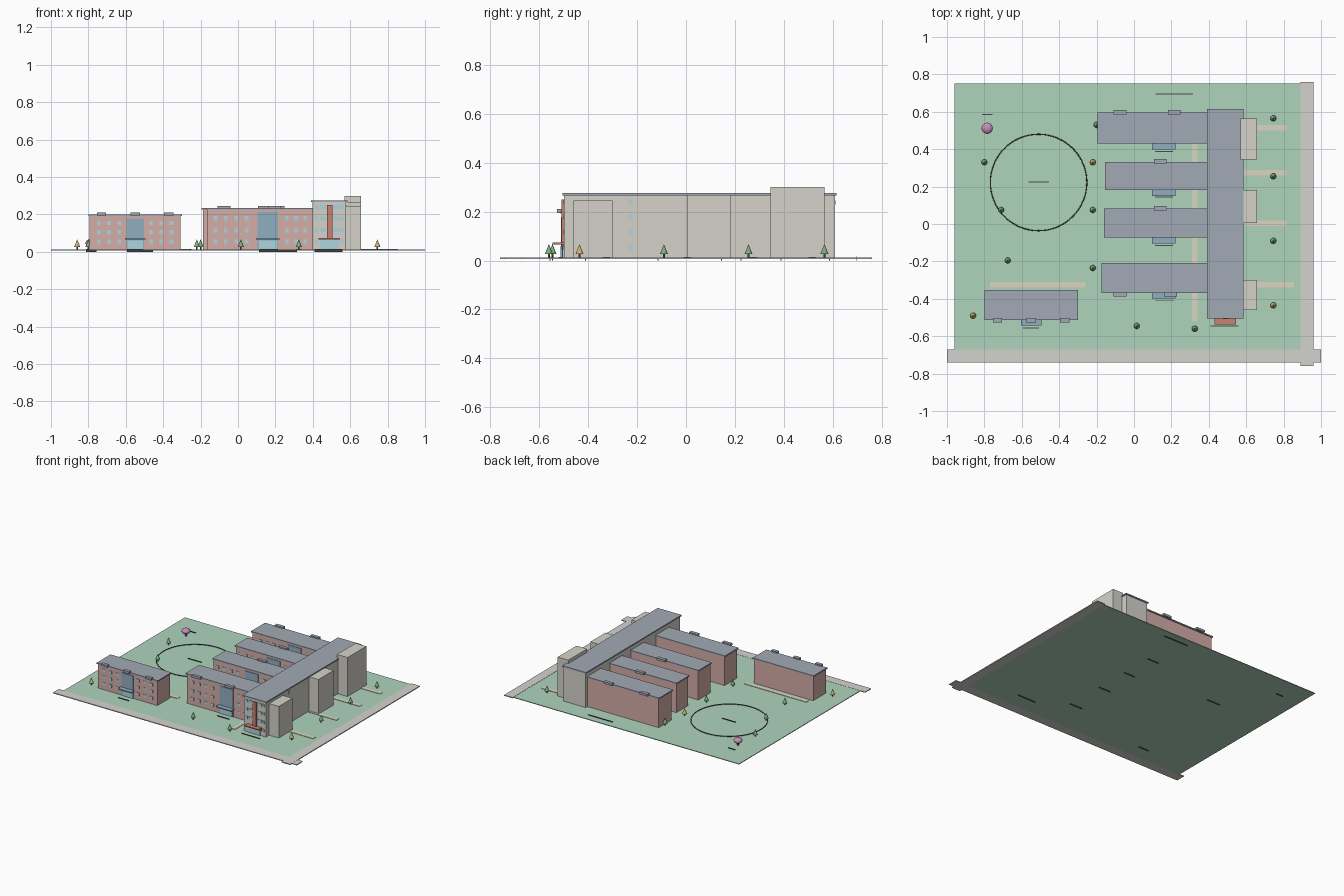
import bpy, math


def material(name, r, g, b):
    m = bpy.data.materials.new(name)
    m.diffuse_color = (r, g, b, 1)
    return m


GRASS = material("grass", 0.42, 0.66, 0.50)
ROAD = material("road", 0.66, 0.65, 0.62)
PATH = material("path", 0.72, 0.66, 0.54)
PINK = material("pink_wall", 0.66, 0.42, 0.39)
CREAM = material("cream_wall", 0.66, 0.65, 0.59)
ROOF = material("roof", 0.36, 0.40, 0.46)
GLASS = material("glass", 0.28, 0.43, 0.54)
PANE = material("pane", 0.42, 0.66, 0.74)
RED = material("red_trim", 0.58, 0.22, 0.17)
DARK = material("dark", 0.06, 0.07, 0.07)
GREEN = material("leaf_green", 0.20, 0.42, 0.22)
AMBER = material("leaf_amber", 0.60, 0.46, 0.16)
TRUNK = material("trunk", 0.25, 0.15, 0.08)
BLOSSOM = material("blossom", 0.55, 0.28, 0.48)


def finish(name, mat):
    o = bpy.context.object
    o.name = name
    o.data.materials.append(mat)
    return o


def box(name, x0, x1, y0, y1, z0, z1, mat):
    bpy.ops.mesh.primitive_cube_add(size=1, location=((x0 + x1) / 2, (y0 + y1) / 2, (z0 + z1) / 2))
    o = finish(name, mat)
    o.scale = (x1 - x0, y1 - y0, z1 - z0)
    return o


def boxes(name, specs, mat):
    # many equal-material boxes gathered into one mesh
    verts, faces = [], []
    for x0, x1, y0, y1, z0, z1 in specs:
        n = len(verts)
        verts += [(x, y, z) for z in (z0, z1) for x, y in ((x0, y0), (x1, y0), (x1, y1), (x0, y1))]
        faces += [[n + i for i in f] for f in
                  ((3, 2, 1, 0), (4, 5, 6, 7), (0, 1, 5, 4), (1, 2, 6, 5), (2, 3, 7, 6), (3, 0, 4, 7))]
    me = bpy.data.meshes.new(name)
    me.from_pydata(verts, [], faces)
    me.materials.append(mat)
    bpy.context.collection.objects.link(bpy.data.objects.new(name, me))


G = 0.011  # ground level

# site: lawn, roads, footpaths
box("lawn", -0.96, 0.89, -0.67, 0.75, 0.006, G, GRASS)
box("front_road", -1, 1, -0.74, -0.67, 0.006, 0.012, ROAD)
box("side_road", 0.89, 0.96, -0.76, 0.76, 0.006, 0.0125, ROAD)
boxes("footpaths", [(0.31, 0.34, -0.52, 0.43, 0.009, 0.014),
                    (-0.77, -0.26, -0.34, -0.31, 0.009, 0.014)] +
      [(0.58, x, y - 0.015, y + 0.015, 0.009, 0.014)
       for x, y in ((0.815, 0.515), (0.815, 0.275), (0.815, 0.005), (0.855, -0.325))], PATH)


def block(name, x0, x1, y0, y1, top, wall):
    # walls with a slightly overhanging flat roof slab
    e = 0.007
    box(name + "_walls", x0 + e, x1 - e, y0 + e, y1 - e, 0.009, top - 0.009, wall)
    box(name + "_roof", x0, x1, y0, y1, top - 0.009, top, ROOF)


def hall(name, x0, x1, y0, y1, top, gx0, gx1, cols, rows, vents, vent_w, vent_y):
    # pink wing: stair glazing, canopy, door, window grid and roof boxes
    block(name, x0, x1, y0, y1, top, PINK)
    f = y0 + 0.007
    box(name + "_glazing", gx0, gx1, f - 0.004, f + 0.002, 0.012, top - 0.022, GLASS)
    box(name + "_door", gx0 + 0.006, gx1 - 0.006, f - 0.006, f, 0.012, 0.06, PANE)
    box(name + "_canopy", gx0 - 0.008, gx1 + 0.008, y0 - 0.031, f, 0.065, 0.073, GLASS)
    boxes(name + "_windows", [(c - 0.01, c + 0.01, f - 0.003, f + 0.002, r - 0.011, r + 0.011)
                              for c in cols for r in rows], PANE)
    boxes(name + "_roof_boxes", [(v - vent_w / 2, v + vent_w / 2, vent_y - 0.012, vent_y + 0.012,
                                  top - 0.006, top + 0.01) for v in vents], ROOF)


# detached hall
hall("detached_hall", -0.80, -0.30, -0.513, -0.352, 0.20, -0.597, -0.503,
     (-0.745, -0.69, -0.635, -0.465, -0.41, -0.355), (0.055, 0.105, 0.155),
     (-0.73, -0.55, -0.37), 0.05, -0.515)

# four parallel wings
wing_cols = (-0.12, -0.065, -0.01, 0.045, 0.26, 0.31, 0.36)
for name, x0, y0, y1, vents, front in (
        ("north_wing", -0.195, 0.43, 0.595, (-0.075, 0.215), False),
        ("upper_wing", -0.155, 0.182, 0.332, (0.14,), False),
        ("lower_wing", -0.16, -0.073, 0.082, (0.14,), False),
        ("south_wing", -0.173, -0.368, -0.208, (-0.075, 0.195), True)):
    hall(name, x0, 0.405, y0, y1, 0.235, 0.105, 0.215, wing_cols, (0.055, 0.115, 0.18),
         vents, 0.068, y0 - 0.008 if front else y1 + 0.003)

# main spine block with three side towers
block("main_block", 0.39, 0.585, -0.505, 0.615, 0.275, CREAM)
for i, (y0, y1, top) in enumerate(((-0.46, -0.30, 0.245), (0.005, 0.182, 0.267), (0.345, 0.565, 0.30))):
    box(f"side_tower_{i}", 0.57, 0.657, y0, y1, 0.009, top, CREAM)
levels = (0.055, 0.117, 0.178, 0.24)
boxes("main_front_windows", [(c - 0.009, c + 0.009, -0.501, -0.496, r - 0.01, r + 0.01)
                             for c in (0.42, 0.445, 0.462, 0.519, 0.535, 0.556) for r in levels], PANE)
boxes("main_side_windows", [(0.575, 0.581, -0.234, -0.216, r - 0.01, r + 0.01) for r in levels], PANE)
box("entrance_stripe", 0.475, 0.505, -0.508, -0.495, 0.07, 0.25, RED)
box("entrance_door", 0.44, 0.535, -0.504, -0.495, 0.012, 0.062, PANE)
box("entrance_canopy", 0.43, 0.545, -0.536, -0.497, 0.065, 0.073, RED)

# running track outline
bpy.ops.mesh.primitive_torus_add(location=(-0.51, 0.222, 0.013), major_radius=0.258, minor_radius=0.003,
                                 major_segments=64, minor_segments=8)
finish("track_ring", DARK)
bpy.ops.object.shade_smooth_by_angle()

# blank low marker rails in front of each building
boxes("marker_rails", [(x - w / 2, x + w / 2, y - 0.002, y + 0.002, 0, 0.016) for x, y, w in (
    (-0.55, -0.556, 0.085), (0.165, -0.41, 0.10), (0.16, -0.115, 0.095), (0.16, 0.145, 0.095),
    (0.16, 0.388, 0.095), (0.485, -0.545, 0.15), (-0.51, 0.224, 0.11), (0.215, 0.695, 0.20),
    (-0.785, 0.585, 0.055))], DARK)


def tree(x, y, leaf):
    bpy.ops.mesh.primitive_cylinder_add(vertices=8, radius=0.004, depth=0.022, location=(x, y, 0.02))
    finish("tree_trunk", TRUNK)
    bpy.ops.mesh.primitive_cone_add(vertices=12, radius1=0.016, depth=0.04, location=(x, y, 0.047))
    finish("tree_crown", leaf)


# trees around the site
for x, y in ((-0.2, 0.53), (-0.22, 0.075), (-0.22, -0.235), (-0.80, 0.33), (-0.71, 0.075),
             (-0.675, -0.195), (0.015, -0.545), (0.325, -0.56), (0.745, 0.565), (0.745, 0.255),
             (0.745, -0.09)):
    tree(x, y, GREEN)
for x, y in ((-0.22, 0.33), (-0.86, -0.49), (0.745, -0.435)):
    tree(x, y, AMBER)

# blossom tree
bpy.ops.mesh.primitive_cylinder_add(vertices=10, radius=0.006, depth=0.03, location=(-0.785, 0.512, 0.024))
finish("blossom_trunk", TRUNK)
bpy.ops.mesh.primitive_uv_sphere_add(segments=20, ring_count=12, radius=0.03, location=(-0.785, 0.512, 0.048))
finish("blossom_crown", BLOSSOM).scale = (1, 1, 0.68)
bpy.ops.object.shade_smooth_by_angle()
